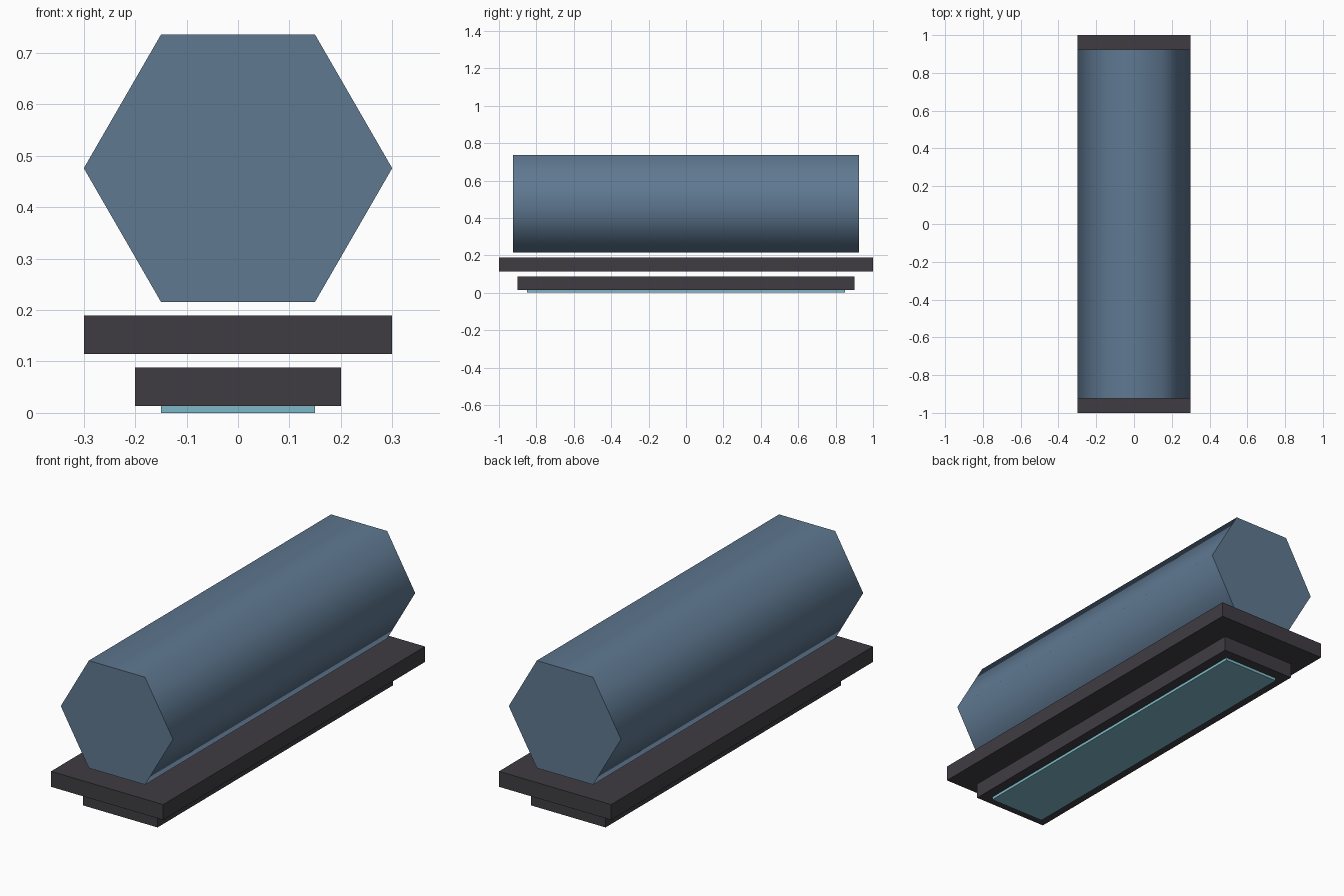
import bpy
import math

cube = bpy.data.objects.get("Cube")
if cube:
    bpy.data.objects.remove(cube, do_unlink=True)


def make_material(name, rgb):
    mat = bpy.data.materials.new(name)
    mat.use_nodes = True
    mat.diffuse_color = (*rgb, 1)
    mat.node_tree.nodes["Principled BSDF"].inputs["Base Color"].default_value = (*rgb, 1)
    return mat


steel_blue = make_material("steel blue", (0.115, 0.19, 0.285))
charcoal = make_material("charcoal", (0.05, 0.046, 0.055))
pale_cyan = make_material("pale cyan", (0.205, 0.485, 0.575))


def finish(name, mat):
    obj = bpy.context.object
    obj.name = obj.data.name = name
    obj.data.materials.append(mat)
    return obj


def slab(name, width, length, bottom, top, mat):
    bpy.ops.mesh.primitive_cube_add(size=1, location=(0, 0, (bottom + top) / 2))
    obj = finish(name, mat)
    obj.scale = (width, length, top - bottom)
    bpy.ops.object.transform_apply(location=False, rotation=False, scale=True)


# Stacked base: thin panel underneath, then two separated plates
slab("bottom_panel", 0.3, 1.7, 0, 0.0135, pale_cyan)
slab("lower_plate", 0.4, 1.8, 0.0135, 0.088, charcoal)
slab("upper_plate", 0.6, 2.0, 0.1145, 0.189, charcoal)

# Six-sided barrel along y with corners pointing left and right
bpy.ops.mesh.primitive_cylinder_add(vertices=6, radius=0.3, depth=1.85)
barrel = finish("barrel", steel_blue)
barrel.rotation_euler = (0, 0, math.radians(30))
bpy.ops.object.transform_apply(location=False, rotation=True, scale=False)
barrel.rotation_euler = (math.radians(90), 0, 0)
bpy.ops.object.transform_apply(location=False, rotation=True, scale=False)
barrel.location = (0, 0, 0.476)
# Soft shading around the sides, crisp end caps
bpy.ops.object.shade_smooth_by_angle(angle=math.radians(75))
